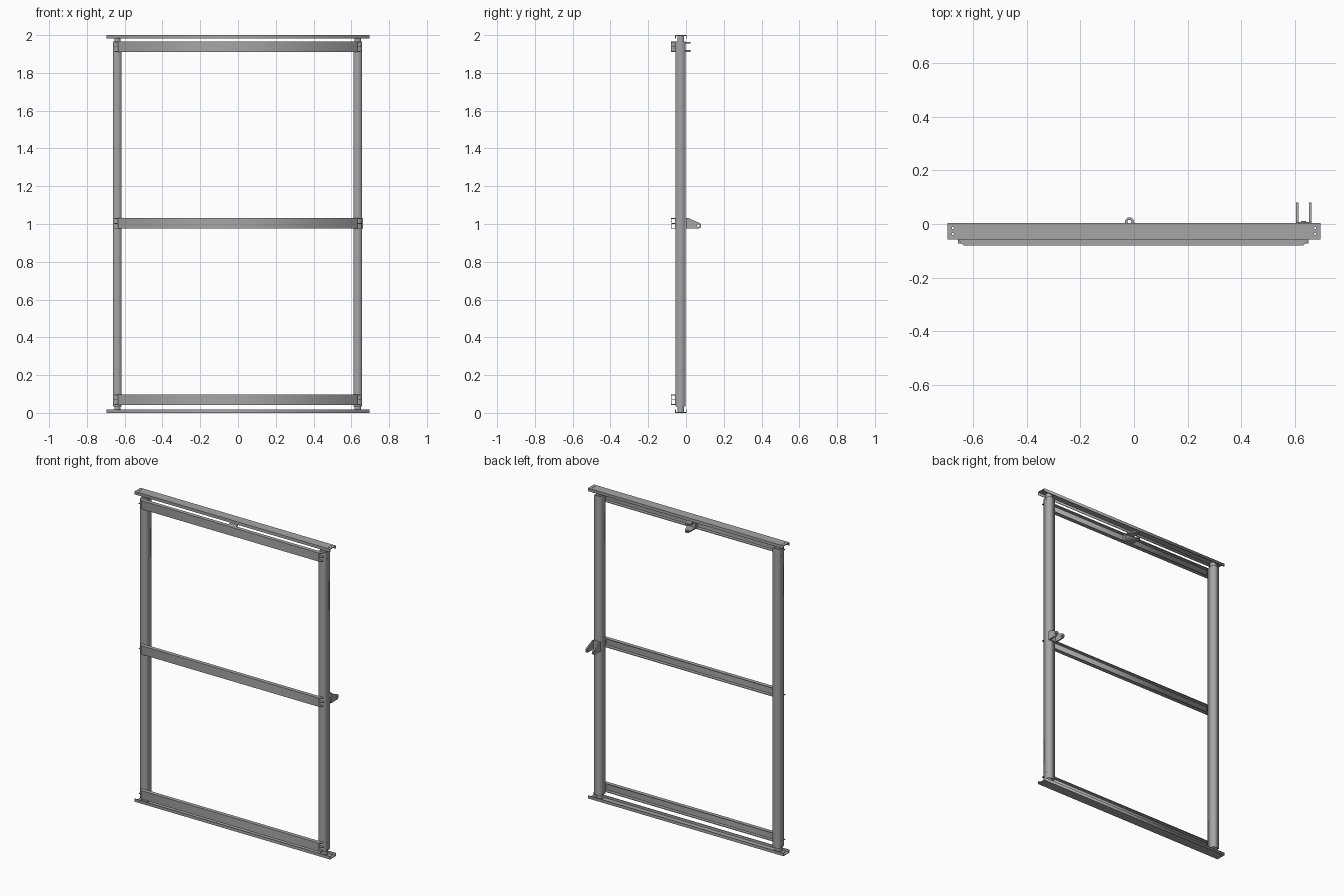
import bpy
import math
from mathutils import Matrix, Vector

cube = bpy.data.objects.get("Cube")
if cube:
    bpy.data.objects.remove(cube, do_unlink=True)

steel = bpy.data.materials.new("steel_grey")
steel.use_nodes = True
GREY = (0.38, 0.38, 0.38, 1)
steel.diffuse_color = GREY
steel.node_tree.nodes["Principled BSDF"].inputs["Base Color"].default_value = GREY

X, Y, Z = Vector((1, 0, 0)), Vector((0, 1, 0)), Vector((0, 0, 1))


def circle(cx, cy, r, n=16):
    return [(cx + r * math.cos(2 * math.pi * i / n), cy + r * math.sin(2 * math.pi * i / n))
            for i in range(n)]


def rect(x0, x1, y0, y1):
    return [(x0, y0), (x1, y0), (x1, y1), (x0, y1)]


def plate(name, outline, thick, origin, u=X, v=Y, holes=()):
    """Flat outline with holes, extruded evenly about the plane through origin."""
    curve = bpy.data.curves.new(name, "CURVE")
    curve.dimensions = "2D"
    curve.fill_mode = "BOTH"
    curve.extrude = thick / 2
    for loop in [outline, *holes]:
        spline = curve.splines.new("POLY")
        spline.points.add(len(loop) - 1)
        for p, (a, b) in zip(spline.points, loop):
            p.co = (a, b, 0, 1)
        spline.use_cyclic_u = True
    temp = bpy.data.objects.new(name, curve)
    bpy.context.collection.objects.link(temp)
    mesh = bpy.data.meshes.new_from_object(
        temp.evaluated_get(bpy.context.evaluated_depsgraph_get()))
    bpy.data.objects.remove(temp, do_unlink=True)
    frame = Matrix((u, v, u.cross(v))).transposed().to_4x4()
    mesh.transform(Matrix.Translation(origin) @ frame)
    mesh.materials.clear()
    mesh.materials.append(steel)
    obj = bpy.data.objects.new(name, mesh)
    bpy.context.collection.objects.link(obj)
    return obj


def box(name, x0, x1, y0, y1, z0, z1):
    return plate(name, rect(x0, x1, y0, y1), z1 - z0, (0, 0, (z0 + z1) / 2))


# Top and bottom tracks: shallow channels opening towards each other
HALF, WALL = 0.697, 0.004
TRACK_Y = (-0.058, 0.003)
track_holes = [circle(s * 0.677, y, 0.004, 10) for s in (-1, 1) for y in (-0.037, -0.015)]
for name, outer, inward in (("bottom_track", 0, 1), ("top_track", 2, -1)):
    plate(name + "_web", rect(-HALF, HALF, *TRACK_Y), WALL,
          (0, 0, outer + inward * WALL / 2), holes=track_holes)
    z0, z1 = sorted((outer, outer + inward * 0.019))
    box(name + "_front_lip", -HALF, HALF, TRACK_Y[0], TRACK_Y[0] + WALL, z0, z1)
    box(name + "_back_lip", -HALF, HALF, TRACK_Y[1] - WALL, TRACK_Y[1], z0, z1)

# Side posts: hollow tubes with narrower end stubs seated in the tracks
for name, x0, x1, side in (("right_post", -0.661, -0.617, -1), ("left_post", 0.612, 0.656, 1)):
    plate(name, rect(x0, x1, -0.055, -0.002), 1.93, (0, 0, 1),
          holes=[rect(x0 + WALL, x1 - WALL, -0.051, -0.006)])
    for end, z0, z1 in (("bottom", WALL, 0.05), ("top", 1.95, 2 - WALL)):
        box(f"{name}_{end}_stub", x0 + 0.006, x1 - 0.006, -0.046, -0.011, z0, z1)
    # Bolt heads on the outer face
    face = x1 if side > 0 else x0
    for z in (0.045, 0.085, 1.915, 1.957):
        plate(f"{name}_bolt", circle(0, 0, 0.005, 10), 0.003, (face, -0.029, z), Y, Z)

# Cross rails: channels with mitred flange ends, fixed on the front of the posts
BACK, FRONT = -0.055, -0.080
flange = [(-0.657, BACK), (-0.657, -0.059), (-0.636, FRONT),
          (0.632, FRONT), (0.653, -0.059), (0.653, BACK)]
for name, z0, z1 in (("bottom_rail", 0.042, 0.097), ("middle_rail", 0.975, 1.031),
                     ("top_rail", 1.911, 1.966)):
    box(name + "_web", -0.636, 0.632, FRONT, FRONT + WALL, z0, z1)
    for part, z in (("lower", z0 + 0.002), ("upper", z1 - 0.002)):
        plate(f"{name}_{part}_flange", flange, WALL, (0, 0, z))
    # End tabs against the posts
    for x0, x1 in ((-0.657, -0.62), (0.616, 0.653)):
        mid = (z0 + z1) / 2
        box(name + "_end_tab", x0, x1, BACK - 0.018, BACK, mid - 0.002, mid + 0.002)
        box(name + "_end_pad", x0, x1, BACK - 0.003, BACK, z0, z1)

# Clevis brackets: a pair of tapered, rounded lugs on a base plate
R, REACH = 0.016, 0.064
arc = [(REACH + R * math.cos(a), R + R * math.sin(a))
       for a in (math.radians(-90 + 160 * i / 10) for i in range(11))]
lug = [(0, 0)] + arc + [(0.014, 0.056), (0, 0.056)]
pin_hole = [circle(REACH, R, 0.007)]


def clevis(name, origin, v, across, gap):
    origin = Vector(origin)
    for s in (-1, 1):
        plate(name + "_lug", lug, 0.009, origin + across * (s * gap), Y, v, pin_hole)
    plate(name + "_base", rect(-gap, gap, 0, 0.056), 0.007, origin + Y * 0.0035, across, v)
    plate(name + "_bolt", circle(0, 0.028, 0.009, 6), 0.006, origin + Y * 0.009, across, v)


clevis("side_bracket", (0.634, 0, 0.975), Z, X, 0.024)
clevis("top_bracket", (-0.033, BACK, 1.938), X, Z, 0.022)
box("top_bracket_mount", -0.033, 0.023, FRONT + WALL, BACK, 1.916, 1.960)
